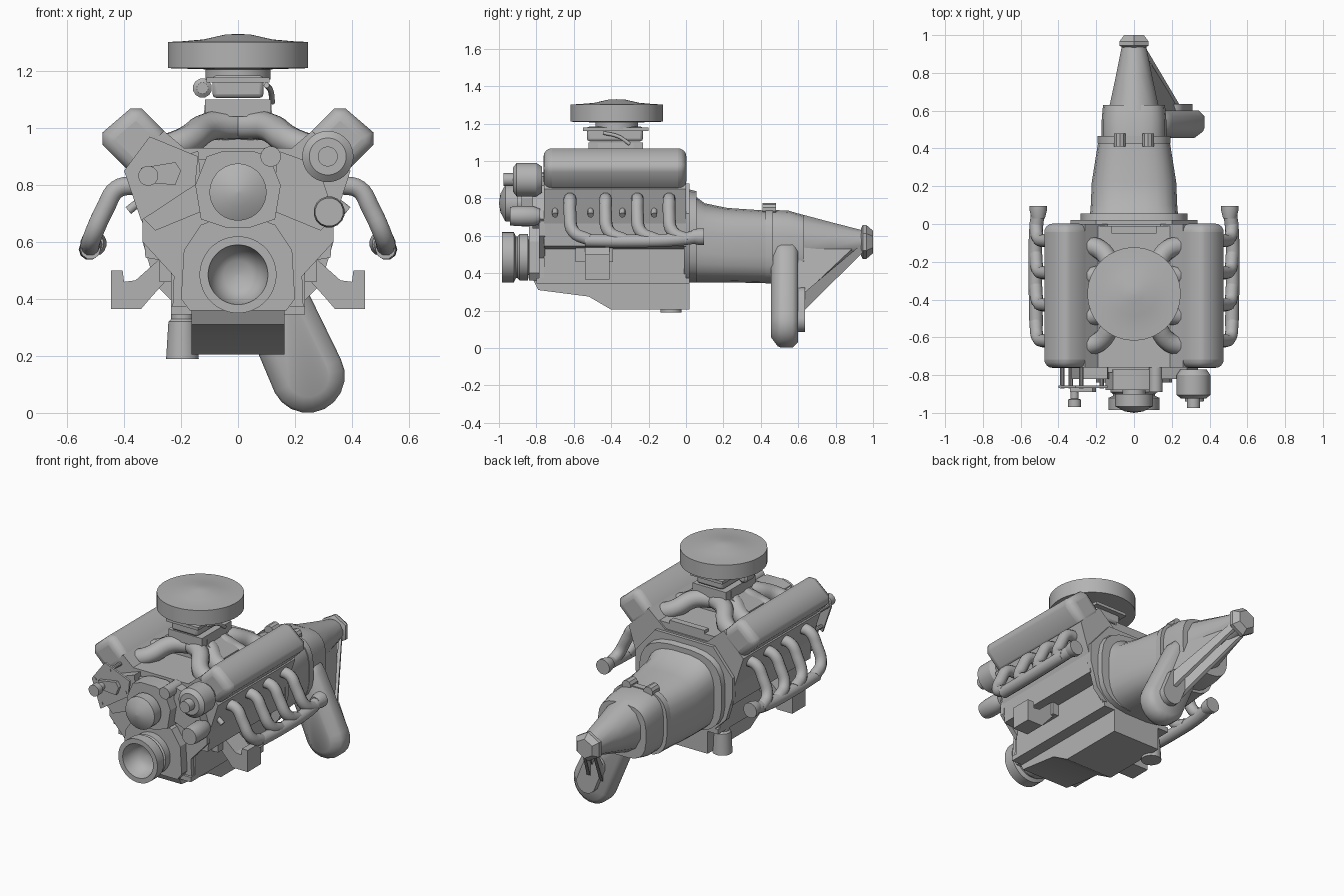
import bpy, bmesh, math
from mathutils import Vector

if "Cube" in bpy.data.objects:
    bpy.data.objects.remove(bpy.data.objects["Cube"])

metal = bpy.data.materials.new("cast_grey")
metal.use_nodes = True
GREY = (0.45, 0.45, 0.45, 1)
metal.diffuse_color = GREY
metal.node_tree.nodes["Principled BSDF"].inputs["Base Color"].default_value = GREY


def place(axis, u, v, t):
    return Vector({"x": (t, u, v), "y": (u, t, v), "z": (u, v, t)}[axis])


def add_object(name, mesh, mirror=False, bevel=0, segments=2, angle=30):
    mesh.materials.clear()
    mesh.materials.append(metal)
    for p in mesh.polygons:
        p.use_smooth = True
        p.material_index = 0
    mesh.set_sharp_from_angle(angle=math.radians(angle))
    ob = bpy.data.objects.new(name, mesh)
    bpy.context.collection.objects.link(ob)
    if bevel:
        m = ob.modifiers.new("bevel", "BEVEL")
        m.width, m.segments, m.limit_method = bevel, segments, "ANGLE"
        m.angle_limit = math.radians(60)
    if mirror:
        ob.modifiers.new("mirror", "MIRROR").use_mirror_merge = False
    return ob


def finish(name, bm, **kw):
    bmesh.ops.remove_doubles(bm, verts=bm.verts, dist=1e-5)
    bmesh.ops.recalc_face_normals(bm, faces=bm.faces)
    mesh = bpy.data.meshes.new(name)
    bm.to_mesh(mesh)
    bm.free()
    return add_object(name, mesh, **kw)


def loft(name, rings, **kw):
    bm = bmesh.new()
    rows = [[bm.verts.new(p) for p in ring] for ring in rings]
    n = len(rows[0])
    for a, b in zip(rows, rows[1:]):
        for i in range(n):
            bm.faces.new((a[i], a[(i + 1) % n], b[(i + 1) % n], b[i]))
    bm.faces.new(rows[0])
    bm.faces.new(rows[-1])
    return finish(name, bm, **kw)


def prism(name, axis, pts, lo, hi, **kw):
    return loft(name, [[place(axis, u, v, t) for u, v in pts] for t in (lo, hi)], **kw)


def sym(half):
    return half + [(-x, z) for x, z in reversed(half)]


def box(name, x0, x1, y0, y1, z0, z1, **kw):
    return prism(name, "z", [(x0, y0), (x1, y0), (x1, y1), (x0, y1)], z0, z1, **kw)


def circle(u, v, r, n=32, power=1, rv=None):
    rv = rv or r
    out = []
    for i in range(n):
        a = math.tau * (i + 0.5) / n
        c, s = math.cos(a), math.sin(a)
        out.append((u + r * math.copysign(abs(c) ** power, c),
                    v + rv * math.copysign(abs(s) ** power, s)))
    return out


def lathe(name, axis, u, v, profile, n=32, **kw):
    return loft(name, [[place(axis, p, q, t) for p, q in circle(u, v, max(r, 1e-4), n)]
                       for r, t in profile], **kw)


def hull(name, pts, **kw):
    bm = bmesh.new()
    for p in pts:
        bm.verts.new(p)
    res = bmesh.ops.convex_hull(bm, input=bm.verts)
    bmesh.ops.delete(bm, geom=list({g for g in res["geom_interior"] + res["geom_unused"]
                                    if isinstance(g, bmesh.types.BMVert)}), context="VERTS")
    return finish(name, bm, **kw)


def tube(name, pts, r, **kw):
    cu = bpy.data.curves.new(name, "CURVE")
    cu.dimensions, cu.bevel_depth, cu.bevel_resolution = "3D", r, 3
    cu.resolution_u, cu.use_fill_caps = 5, True
    sp = cu.splines.new("BEZIER")
    sp.bezier_points.add(len(pts) - 1)
    for b, p in zip(sp.bezier_points, pts):
        b.co = p
        b.handle_left_type = b.handle_right_type = "AUTO"
    tmp = bpy.data.objects.new("tmp", cu)
    bpy.context.collection.objects.link(tmp)
    mesh = bpy.data.meshes.new_from_object(tmp.evaluated_get(bpy.context.evaluated_depsgraph_get()))
    bpy.data.objects.remove(tmp)
    return add_object(name, mesh, angle=50, **kw)


# Block, heads and covers
prism("engine_block", "y", sym([(0.235, 0.36), (0.235, 0.53), (0.325, 0.545), (0.335, 0.68), (0.14, 0.89)]), -0.76, 0)
prism("block_front", "y", sym([(0.23, 0.36), (0.225, 0.48), (0.335, 0.6), (0.335, 0.68), (0.14, 0.89)]), -0.785, -0.755)
prism("cylinder_head", "y", [(0.335, 0.665), (0.395, 0.85), (0.26, 0.99), (0.12, 0.87)], -0.76, 0, mirror=True)
prism("valve_cover", "y", [(0.475, 0.94), (0.475, 0.985), (0.378, 1.068), (0.337, 1.068), (0.225, 0.955), (0.365, 0.83)],
      -0.762, 0.002, bevel=0.045, segments=4, mirror=True, angle=50)
prism("rear_plate", "y", sym([(0.2, 0.36), (0.29, 0.45), (0.335, 0.6), (0.335, 0.72), (0.2, 0.88)]), -0.012, 0.02)

# Oil pan, filter and engine mounts
prism("oil_pan", "x", [(-0.82, 0.37), (-0.79, 0.31), (-0.52, 0.275), (-0.4, 0.205), (0.02, 0.205), (0.02, 0.37)], -0.163, 0.163)
prism("pan_rail", "y", sym([(0.235, 0.345), (0.235, 0.375)]), -0.8, 0.02)
lathe("oil_filter", "z", -0.195, -0.08, [(0.058, 0.19), (0.05, 0.32), (0.04, 0.33), (0.04, 0.4)], 20)
prism("engine_mount", "y", [(0.34, 0.365), (0.445, 0.365), (0.445, 0.5), (0.405, 0.5), (0.4, 0.46), (0.36, 0.465),
                            (0.27, 0.545), (0.22, 0.5), (0.31, 0.4)], -0.54, -0.41, mirror=True)
box("mount_pad", 0.22, 0.275, -0.59, -0.39, 0.46, 0.535, mirror=True)

# Intake manifold, carburettor and air cleaner
prism("valley_cover", "y", sym([(0.15, 0.85), (0.215, 0.93), (0.1, 0.93)]), -0.76, -0.01)
box("manifold_end_rail", -0.12, 0.12, -0.05, -0.01, 0.92, 0.95)
prism("plenum", "y", sym([(0.22, 0.93), (0.22, 0.98), (0.12, 1.045), (0.115, 1.1)]), -0.47, -0.28)
for y_end, y_mid in ((-0.65, -0.46), (-0.49, -0.4), (-0.27, -0.34), (-0.11, -0.28)):
    tube("intake_runner", [(0.27, y_end, 0.92), (0.18, y_end * 0.85 + y_mid * 0.15, 0.955),
                           (0.1, y_end * 0.3 + y_mid * 0.7, 1.005), (0.0, y_mid, 1.01)], 0.052, mirror=True)
box("carburettor_base", -0.115, 0.115, -0.52, -0.23, 1.04, 1.1)
box("carburettor", -0.09, 0.09, -0.53, -0.23, 1.105, 1.185, bevel=0.015)
box("carburettor_flange", -0.11, 0.11, -0.55, -0.2, 1.16, 1.178)
lathe("choke_housing", "y", -0.125, 1.14, [(0.02, -0.46), (0.034, -0.45), (0.034, -0.38), (0.02, -0.37)], 12)
tube("throttle_rod", [(0.12, -0.3, 1.09), (0.115, -0.36, 1.13), (0.1, -0.44, 1.15)], 0.01)
lathe("air_cleaner", "z", 0, -0.37, [(0.115, 1.17), (0.115, 1.206), (0.247, 1.21), (0.247, 1.302), (0.2, 1.304),
                                    (0.12, 1.311), (0.045, 1.328), (0, 1.33)], 40)

# Exhaust headers with spark plugs
for y in (-0.62, -0.43, -0.26, -0.09):
    tube("exhaust_pipe", [(0.36, y, 0.8), (0.425, y, 0.785), (0.465, y, 0.72),
                          (0.51, y + 0.02, 0.62), (0.52, y + 0.1, 0.58)], 0.034, mirror=True)
    tube("spark_plug", [(0.33, y - 0.08, 0.75), (0.36, y - 0.08, 0.73), (0.385, y - 0.08, 0.71)], 0.016, mirror=True)
tube("exhaust_collector", [(0.518, -0.54, 0.575), (0.522, -0.3, 0.572), (0.52, -0.05, 0.58), (0.508, 0.07, 0.595)], 0.036, mirror=True)
lathe("exhaust_flange", "y", 0.507, 0.595, [(0.036, 0.03), (0.046, 0.07), (0.046, 0.095), (0, 0.095)], 16, mirror=True)

# Timing cover, crank pulley and water pump
prism("timing_cover", "y", sym([(0.17, 0.36), (0.2, 0.4), (0.19, 0.57), (0.13, 0.66), (0.05, 0.69)]), -0.84, -0.78)
lathe("crank_pulley", "y", 0, 0.485, [(0, -0.88), (0.05, -0.885), (0.08, -0.91), (0.098, -0.95), (0.105, -0.985), (0.135, -0.985),
                                      (0.135, -0.92), (0.112, -0.91), (0.112, -0.9), (0.125, -0.89), (0.125, -0.845),
                                      (0.09, -0.84), (0.09, -0.79)], 40, angle=45)
prism("water_pump_body", "y", sym([(0.04, 0.65), (0.13, 0.68), (0.15, 0.8), (0.11, 0.9), (0.05, 0.92)]), -0.88, -0.77)
prism("pump_outlet", "y", [(0.12, 0.71), (0.29, 0.64), (0.34, 0.69), (0.28, 0.87), (0.14, 0.92)], -0.82, -0.76, mirror=True)
lathe("pump_pulley", "y", 0, 0.775, [(0, -1), (0.05, -0.992), (0.1, -0.965), (0.1, -0.9), (0.06, -0.9), (0.06, -0.86)])
lathe("thermostat_housing", "y", 0.115, 0.9, [(0.036, -0.89), (0.036, -0.76)], 20)

# Alternator, lower pump and idler bracket
lathe("alternator", "y", 0.315, 0.9, [(0.035, -0.975), (0.035, -0.925), (0.065, -0.925), (0.09, -0.905), (0.09, -0.8), (0.07, -0.77)])
lathe("lower_pump", "y", 0.32, 0.705, [(0.05, -0.94), (0.055, -0.9), (0.055, -0.82), (0.04, -0.78)], 16)
prism("idler_bracket", "y", [(-0.4, 0.85), (-0.34, 0.675), (-0.15, 0.8), (-0.14, 0.9), (-0.31, 0.97)], -0.868, -0.855)
prism("idler_arm", "y", [(-0.34, 0.81), (-0.22, 0.8), (-0.2, 0.85), (-0.22, 0.88), (-0.34, 0.86)], -0.89, -0.868)
lathe("idler_pulley", "y", -0.315, 0.832, [(0.035, -0.97), (0.035, -0.93), (0.022, -0.925), (0.022, -0.87)], 20)
for x, z in ((-0.38, 0.85), (-0.335, 0.71), (-0.17, 0.82), (-0.28, 0.93)):
    lathe("bracket_spacer", "y", x, z, [(0.012, -0.87), (0.012, -0.75)], 10)


# Bell housing, gearbox and tail
def casing(name, sections, n=24, power=0.65):
    return loft(name, [[place("y", u, v, y) for u, v in circle(0, (lo + hi) / 2, rx, n, power, (hi - lo) / 2)]
                       for y, rx, lo, hi in sections], angle=35)


casing("bell_flange", [(0.015, 0.285, 0.35, 0.85), (0.055, 0.285, 0.35, 0.84)])
casing("bell_housing", [(0.04, 0.235, 0.35, 0.82), (0.1, 0.23, 0.35, 0.775), (0.22, 0.225, 0.35, 0.75), (0.44, 0.19, 0.345, 0.735)])
casing("gearbox_flange", [(0.425, 0.195, 0.345, 0.745), (0.465, 0.195, 0.345, 0.745)])
casing("gearbox", [(0.45, 0.172, 0.36, 0.74), (0.55, 0.172, 0.36, 0.735), (0.63, 0.165, 0.38, 0.71)])
casing("tail_housing", [(0.6, 0.14, 0.4, 0.725), (0.78, 0.1, 0.455, 0.675), (0.95, 0.065, 0.505, 0.63)], 12, 1)
lathe("tail_nut", "y", 0, 0.567, [(0.07, 0.935), (0.09, 0.945), (0.09, 0.965), (0.06, 1.0)], 6)
for x in (-0.075, 0.075):
    lathe("case_bolt", "y", x, 0.742, [(0.032, 0.41), (0.032, 0.48)], 10)

# Drop case with its braces
hull("drop_case", [place("y", u, v, y) for y, inset in ((0.455, 0.055), (0.49, 0.008), (0.51, 0), (0.57, 0), (0.6, 0.03))
                   for cx, cz, r in ((0.095, 0.46, 0.12), (0.245, 0.13, 0.13))
                   for u, v in circle(cx, cz, r - inset, 20)], angle=60)
hull("drop_case_cap", [place("y", u, v, y) for y in (0.59, 0.635) for cx, cz in ((0.245, 0.15), (0.2, 0.26))
                       for u, v in circle(cx, cz, 0.065, 16)])
hull("brace_web", [(0.25, 0.59, 0.25), (0.23, 0.59, 0.23), (0.13, 0.59, 0.56), (0.11, 0.59, 0.54),
                   (0.04, 0.93, 0.57), (0.02, 0.93, 0.55)])
for a, b in ((0.235, 0.035), (0.15, -0.04)):
    hull("brace_rail", [(a + dx, 0.6, 0.17 + dz) for dx in (0, 0.025) for dz in (0, 0.1)]
         + [(b + dx, 0.945, 0.51 + dz) for dx in (0, 0.02) for dz in (0, 0.05)])
